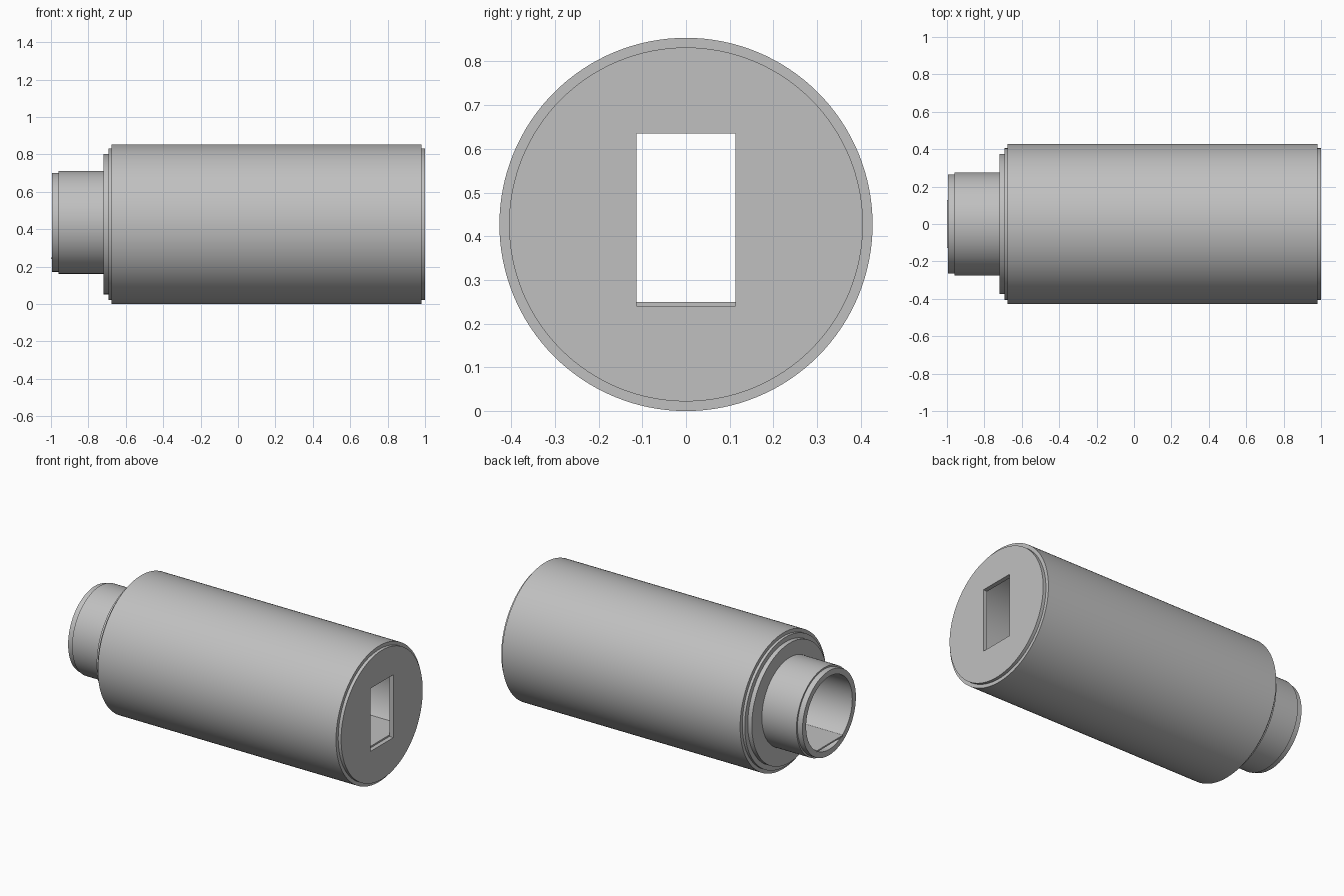
import bpy, bmesh, math
from mathutils import Vector

cube = bpy.data.objects.get("Cube")
if cube:
    bpy.data.objects.remove(cube)

grey = bpy.data.materials.new("plain_grey")
grey.use_nodes = True
grey.diffuse_color = (0.53, 0.53, 0.53, 1)
grey.node_tree.nodes["Principled BSDF"].inputs["Base Color"].default_value = grey.diffuse_color

AXIS_Z = 0.427      # height of the main axis
NECK_Z = 0.437      # neck and window sit slightly higher
SEGMENTS = 128


def finish(name, bm):
    bmesh.ops.recalc_face_normals(bm, faces=bm.faces)
    mesh = bpy.data.meshes.new(name)
    bm.to_mesh(mesh)
    bm.free()
    mesh.materials.append(grey)
    obj = bpy.data.objects.new(name, mesh)
    bpy.context.collection.objects.link(obj)
    return obj


def select(obj):
    bpy.ops.object.select_all(action='DESELECT')
    obj.select_set(True)
    bpy.context.view_layer.objects.active = obj


def lathe(name, profile, z):
    """Spin a closed (x, radius) outline around the x axis at height z."""
    bm = bmesh.new()
    rings = []
    for i in range(SEGMENTS):
        a = math.tau * i / SEGMENTS
        rings.append([bm.verts.new((x, r * math.sin(a), z + r * math.cos(a)))
                      for x, r in profile])
    for i, ring in enumerate(rings):
        after = rings[(i + 1) % SEGMENTS]
        for j in range(len(profile)):
            k = (j + 1) % len(profile)
            bm.faces.new((ring[j], ring[k], after[k], after[j]))
    obj = finish(name, bm)
    select(obj)
    bpy.ops.object.shade_smooth_by_angle(angle=math.radians(30))
    return obj


def box(name, low, high):
    bm = bmesh.new()
    bmesh.ops.create_cube(bm, size=1)
    low, high = Vector(low), Vector(high)
    for v in bm.verts:
        v.co = (low + high) / 2 + v.co * (high - low)
    return finish(name, bm)


# Hollow main body with stepped collar
lathe("body", [(0.98, 0.33), (0.98, 0.427), (-0.675, 0.427), (-0.675, 0.405),
               (-0.692, 0.405), (-0.692, 0.375), (-0.72, 0.375),
               (-0.72, 0.25), (-0.68, 0.25), (-0.68, 0.33)], AXIS_Z)

# Neck tube with narrower tip
lathe("neck", [(-0.675, 0.229), (-0.675, 0.275), (-0.96, 0.275),
               (-0.96, 0.265), (-0.995, 0.265), (-0.995, 0.229)], NECK_Z)

# End cap with a rectangular window cut through it
bm = bmesh.new()
bmesh.ops.create_cone(bm, cap_ends=True, segments=SEGMENTS, radius1=0.405,
                      radius2=0.405, depth=0.028)
for v in bm.verts:
    v.co = Vector((0.986 + v.co.z, v.co.x, AXIS_Z + v.co.y))
cap = finish("end_cap", bm)
cutter = box("window_cutter", (0.9, -0.113, 0.24), (1.1, 0.113, 0.635))
cutter.hide_render = True
cut = cap.modifiers.new("window", 'BOOLEAN')
cut.operation = 'DIFFERENCE'
cut.solver = 'EXACT'
cut.object = cutter
select(cap)
bpy.ops.object.modifier_apply(modifier=cut.name)
bpy.data.objects.remove(cutter)
select(cap)
bpy.ops.object.shade_smooth_by_angle(angle=math.radians(30))

# Flat floor running through the bore
box("neck_floor", (-1.0, -0.128, 0.241), (-0.675, 0.128, 0.25))
box("body_floor", (-0.679, -0.27, 0.24), (0.973, 0.27, 0.25))
